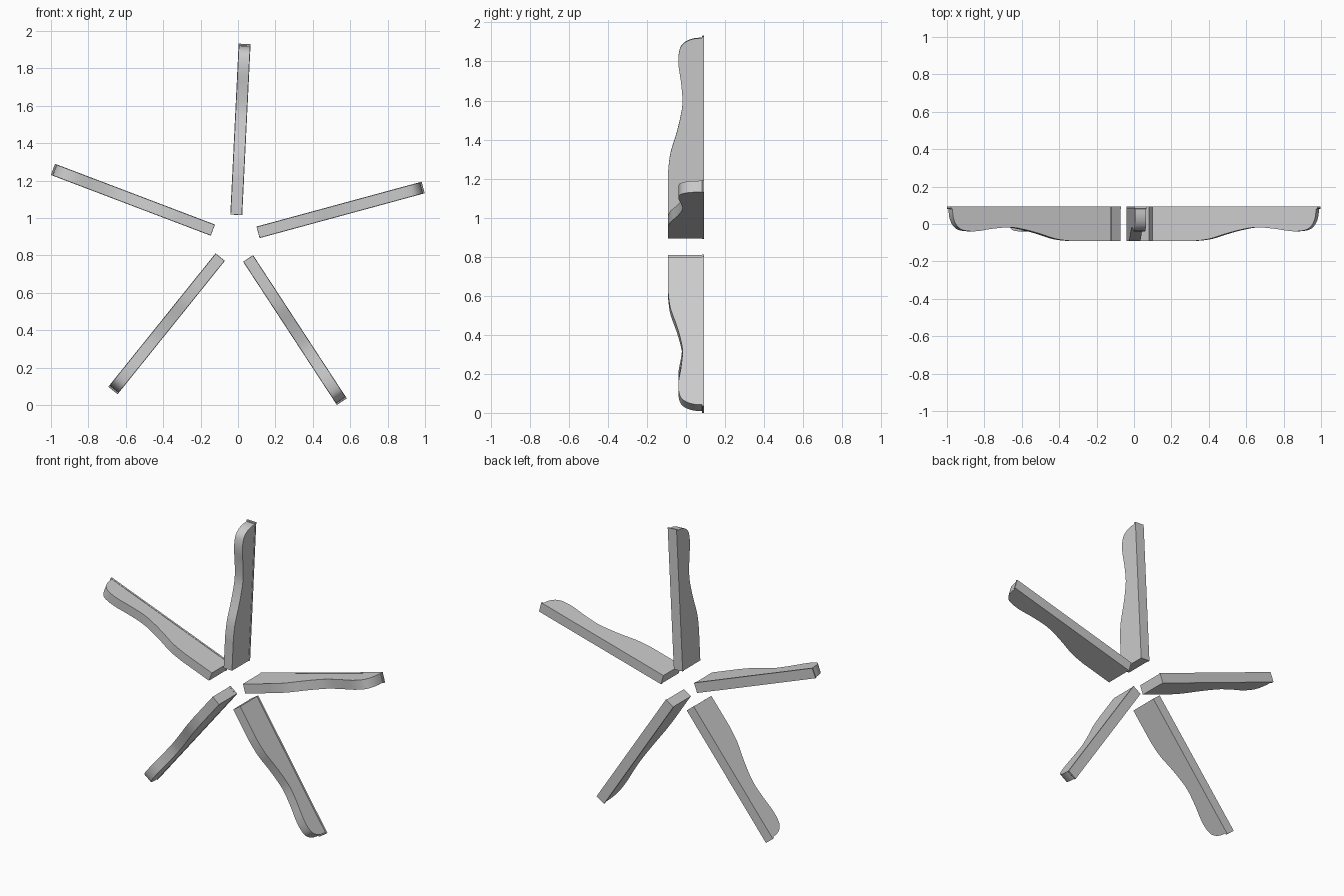
import bpy, bmesh, math
from mathutils import Matrix, Vector

if "Cube" in bpy.data.objects:
    bpy.data.objects.remove(bpy.data.objects["Cube"])

CENTRE = Vector((-0.0155, 0, 0.8895))
START_ANGLE = 15.2

# Spoke outline: (distance from hub, depth); the front edge is a wavy curve
WAVE = [(0.30, -0.092), (0.35, -0.091), (0.44, -0.08), (0.54, -0.05), (0.62, -0.03),
        (0.70, -0.018), (0.80, -0.025), (0.89, -0.038), (0.95, -0.037),
        (0.99, -0.025), (1.015, 0.002), (1.029, 0.04), (1.033, 0.083)]


def smooth_curve(pts, steps=5):
    p = [Vector(q) for q in pts]
    p = [p[0] * 2 - p[1]] + p + [p[-1] * 2 - p[-2]]
    out = []
    for a, b, c, d in zip(p, p[1:], p[2:], p[3:]):
        for i in range(steps):
            t = i / steps
            out.append(0.5 * (2 * b + (c - a) * t + (2 * a - 5 * b + 4 * c - d) * t * t
                              + (3 * b - a - 3 * c + d) * t ** 3))
    return out + [p[-2]]


def extrude_outline(name, outline, width, matrix):
    bm = bmesh.new()
    face = bm.faces.new([bm.verts.new((s, y, -width / 2)) for s, y in outline])
    new = bmesh.ops.extrude_face_region(bm, geom=[face])["geom"]
    bmesh.ops.translate(bm, vec=(0, 0, width),
                        verts=[v for v in new if isinstance(v, bmesh.types.BMVert)])
    bmesh.ops.recalc_face_normals(bm, faces=bm.faces)
    mesh = bpy.data.meshes.new(name)
    bm.to_mesh(mesh)
    bm.free()
    obj = bpy.data.objects.new(name, mesh)
    bpy.context.collection.objects.link(obj)
    obj.matrix_world = matrix
    bpy.ops.object.select_all(action='DESELECT')
    obj.select_set(True)
    bpy.context.view_layer.objects.active = obj
    bpy.ops.object.shade_smooth_by_angle(angle=math.radians(30))
    return obj


body = [(0.128, 0.083), (0.128, -0.092)] + [tuple(v) for v in smooth_curve(WAVE)]
lip = [(0.127, 0.081), (1.039, 0.081), (1.042, 0.084), (1.042, 0.093), (0.127, 0.093)]

# Five identical spokes, each with a thin, slightly wider back lip
for i in range(5):
    angle = math.radians(START_ANGLE + 72 * i)
    m = Matrix.Translation(CENTRE) @ Matrix.Rotation(-angle, 4, 'Y')
    extrude_outline(f"spoke_{i + 1}", body, 0.060, m)
    extrude_outline(f"spoke_back_lip_{i + 1}", lip, 0.064, m)
